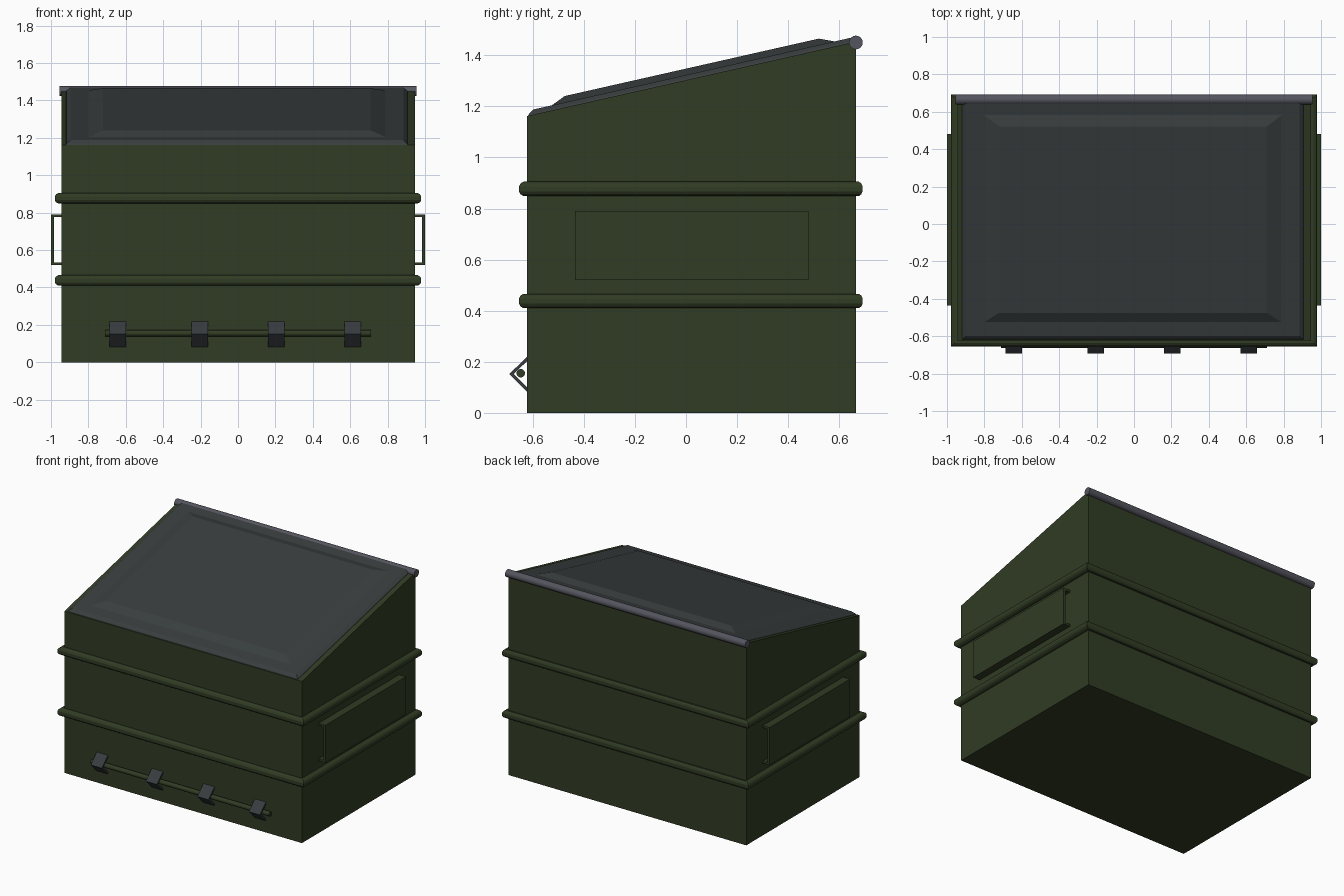
import bpy, math

if "Cube" in bpy.data.objects:
    bpy.data.objects.remove(bpy.data.objects["Cube"])

def mat(name, c):
    m = bpy.data.materials.new(name)
    m.diffuse_color = (*c, 1)
    m.use_nodes = True
    m.node_tree.nodes["Principled BSDF"].inputs["Base Color"].default_value = m.diffuse_color
    return m

GREEN = mat("dark green paint", (0.030, 0.045, 0.0175))
LID = mat("slate lid plastic", (0.040, 0.047, 0.048))
STEEL = mat("grey steel", (0.089, 0.089, 0.113))
BRACKET = mat("dark bracket metal", (0.040, 0.045, 0.051))

def make(name, verts, faces, m):
    me = bpy.data.meshes.new(name)
    me.from_pydata(verts, [], faces)
    me.materials.append(m)
    o = bpy.data.objects.new(name, me)
    bpy.context.collection.objects.link(o)
    return o

def loft(name, rings, m, caps=True, wrap=False):
    """Join equal-length closed rings of points with quads."""
    n, k = len(rings[0]), len(rings)
    verts = [p for r in rings for p in r]
    faces = [(i*n + j, i*n + (j+1) % n, (i+1) % k*n + (j+1) % n, (i+1) % k*n + j)
             for i in range(k if wrap else k-1) for j in range(n)]
    if caps:
        faces += [tuple(reversed(range(n))), tuple(range((k-1)*n, k*n))]
    o = make(name, verts, faces, m)
    bpy.context.view_layer.objects.active = o
    o.select_set(True)
    bpy.ops.object.mode_set(mode='EDIT')
    bpy.ops.mesh.select_all(action='SELECT')
    bpy.ops.mesh.normals_make_consistent(inside=False)
    bpy.ops.object.mode_set(mode='OBJECT')
    o.select_set(False)
    return o

def extrude(name, yz, x0, x1, m):
    """Extrude a y-z profile along x."""
    return loft(name, [[(x, y, z) for y, z in yz] for x in (x0, x1)], m)

def rod(name, y, z, r, half, sides, m):
    pts = [(y + r*math.cos(2*math.pi*i/sides), z + r*math.sin(2*math.pi*i/sides))
           for i in range(sides)]
    o = extrude(name, pts, -half, half, m)
    o.select_set(True)
    bpy.ops.object.shade_smooth_by_angle(angle=math.radians(40))
    o.select_set(False)

HX, Y0, Y1, ZF, ZB = 0.945, -0.623, 0.665, 1.162, 1.453

def top_z(y):
    return ZF + (ZB - ZF)*(y - Y0)/(Y1 - Y0)

# Bin body with sloping top
extrude("body", [(Y0, 0), (Y1, 0), (Y1, ZB), (Y0, ZF)], -HX, HX, GREEN)

# Lid: chamfered plate with a raised centre panel
steps = [(0.915, -0.62, 0.655, -0.005), (0.91, -0.615, 0.655, 0.006),
         (0.89, -0.598, 0.65, 0.02), (0.795, -0.525, 0.582, 0.02),
         (0.715, -0.475, 0.52, 0.045)]
loft("lid", [[(x - 0.006, y, top_z(y) + h) for x, y in
              ((-w, a), (w, a), (w, b), (-w, b))] for w, a, b, h in steps], LID)

# Hinge pipe along the back edge
rod("hinge_pipe", 0.665, 1.45, 0.027, 0.955, 16, STEEL)

# Rounded ribs running round the body
rib = [(-0.01, -0.028), (0.014, -0.028), (0.025, -0.021), (0.031, -0.01),
       (0.031, 0.01), (0.025, 0.021), (0.014, 0.028), (-0.01, 0.028)]
for name, zc in (("lower_rib", 0.438), ("upper_rib", 0.877)):
    rings = [[(sx*(HX + d*1.12), (Y1 + d*0.85) if sy > 0 else (Y0 - d), zc + z)
              for d, z in rib] for sx, sy in ((-1, -1), (1, -1), (1, 1), (-1, 1))]
    loft(name, rings, GREEN, caps=False, wrap=True)

# Open-ended lifting sleeves on both sides
sleeve = [(0.94, 0.52), (1.0, 0.52), (1.0, 0.79), (0.94, 0.79),
          (0.94, 0.776), (0.983, 0.776), (0.983, 0.534), (0.94, 0.534)]
for name, s in (("right_sleeve", 1), ("left_sleeve", -1)):
    loft(name, [[(s*x, y, z) for x, z in sleeve] for y in (-0.435, 0.48)], GREEN)

# Front rod held by V-shaped brackets
rod("front_rod", -0.647, 0.155, 0.017, 0.71, 12, GREEN)
vee = [(-0.62, 0.222), (-0.692, 0.152), (-0.62, 0.08),
       (-0.62, 0.097), (-0.675, 0.152), (-0.62, 0.205)]
for i, x in enumerate((-0.643, -0.205, 0.205, 0.614)):
    extrude(f"front_bracket_{i+1}", vee, x - 0.044, x + 0.044, BRACKET)
